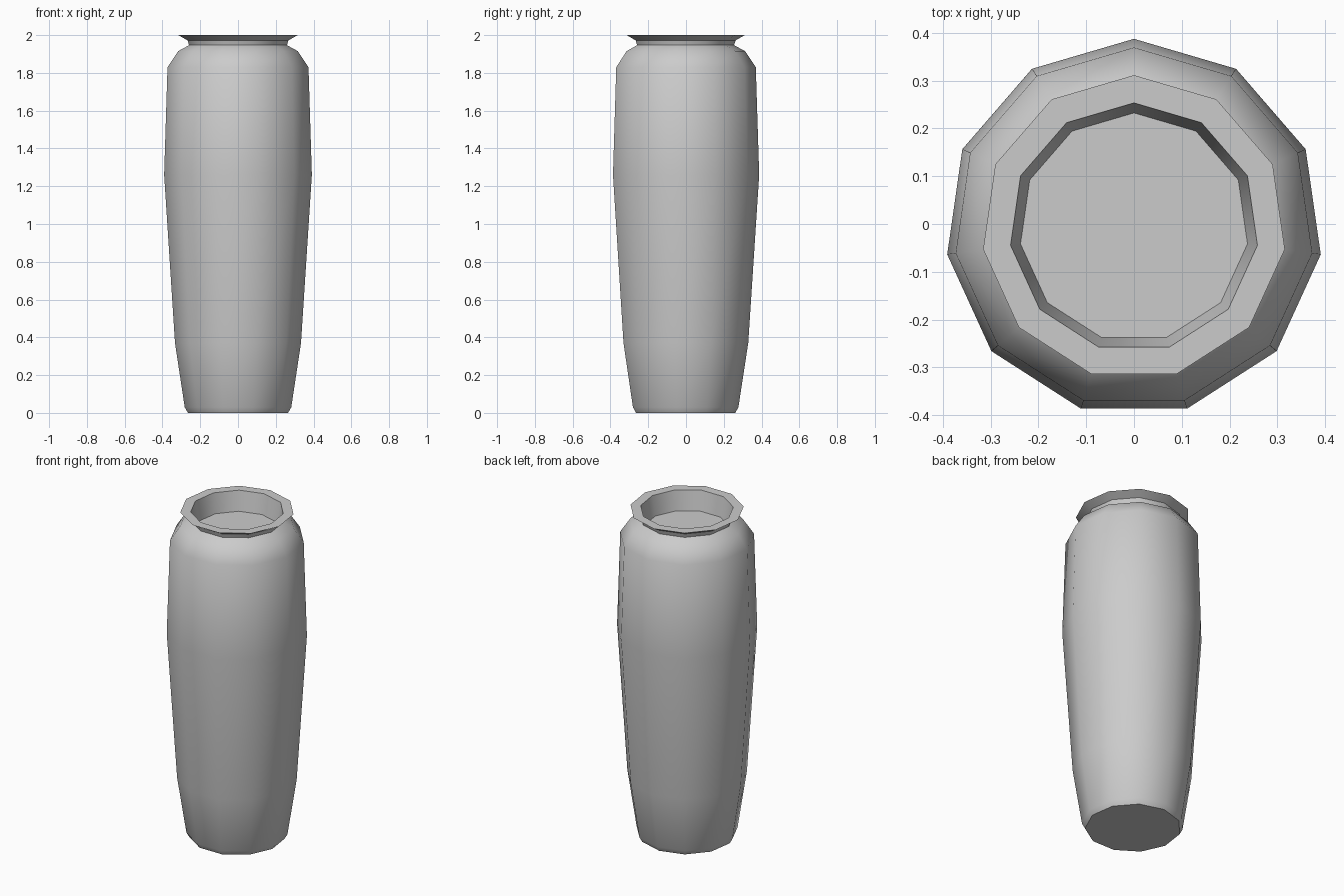
import bpy, bmesh, math

if "Cube" in bpy.data.objects:
    bpy.data.objects.remove(bpy.data.objects["Cube"])

SIDES = 11
CENTRE_Y = -0.0075   # keeps the odd-sided outline centred on y = 0

# (radius, height) from the base, up the outside, over the rim and down inside
profile = [
    (0.268, 0.0), (0.285, 0.03), (0.337, 0.37), (0.395, 1.26),
    (0.377, 1.83), (0.320, 1.915), (0.265, 1.945), (0.262, 1.947),
    (0.270, 1.972), (0.319, 2.0), (0.261, 2.0), (0.240, 1.88),
]


def ring(bm, radius, z):
    verts = []
    for i in range(SIDES):
        a = math.pi / 2 + 2 * math.pi * i / SIDES
        verts.append(bm.verts.new((radius * math.cos(a),
                                   radius * math.sin(a) + CENTRE_Y, z)))
    return verts


# Vase body: stacked rings joined by quads, capped below and inside the mouth
bm = bmesh.new()
rings = [ring(bm, r, z) for r, z in profile]
for low, high in zip(rings, rings[1:]):
    for i in range(SIDES):
        j = (i + 1) % SIDES
        bm.faces.new((low[i], low[j], high[j], high[i]))
bm.faces.new(rings[0][::-1])
bm.faces.new(rings[-1])
bmesh.ops.recalc_face_normals(bm, faces=bm.faces)

mesh = bpy.data.meshes.new("vase")
bm.to_mesh(mesh)
bm.free()
vase = bpy.data.objects.new("vase", mesh)
bpy.context.collection.objects.link(vase)

# Smooth walls with crisp rim, neck and base
bpy.context.view_layer.objects.active = vase
vase.select_set(True)
bpy.ops.object.shade_smooth_by_angle(angle=math.radians(40))
